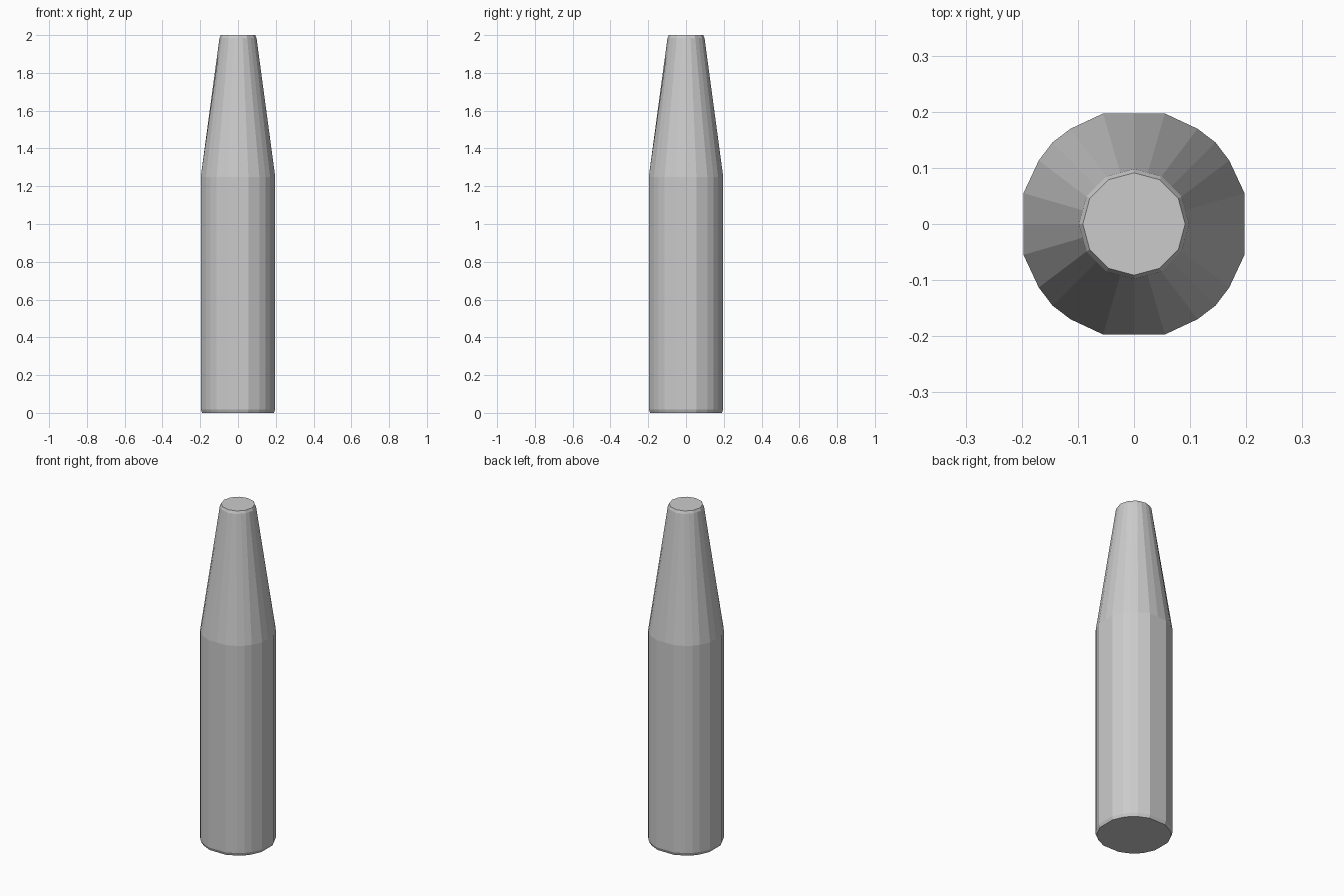
import bpy, bmesh
from math import radians, cos, sin

if "Cube" in bpy.data.objects:
    bpy.data.objects.remove(bpy.data.objects["Cube"])

# One quarter of the body outline and of the tip outline: (angle, radius)
BODY = [(0, 0.197), (15.6, 0.2045), (33.7, 0.204), (45, 0.2055), (56.3, 0.204), (74.4, 0.2045)]
R, MID = 0.098, 0.098 * cos(radians(15))
TIP = [(0, R), (15, MID), (30, R), (45, MID), (60, R), (75, MID)]

# Rings from bottom to top: (outline, scale, height)
RINGS = [(BODY, 0.965, 0.0), (BODY, 1.0, 0.018), (BODY, 1.0, 1.25),
         (TIP, 1.0, 1.985), (TIP, 0.93, 2.0)]


def add_ring(bm, outline, scale, z):
    verts = []
    for quarter in range(4):
        for angle, r in outline:
            a = radians(angle + 90 * quarter)
            verts.append(bm.verts.new((r * scale * cos(a), r * scale * sin(a), z)))
    return verts


# Tapered shaft with softened rims
bm = bmesh.new()
rings = [add_ring(bm, *ring) for ring in RINGS]
for low, high in zip(rings, rings[1:]):
    n = len(low)
    for i in range(n):
        j = (i + 1) % n
        bm.faces.new((low[i], low[j], high[j], high[i]))
bm.faces.new(rings[0][::-1])
bm.faces.new(rings[-1])
bmesh.ops.recalc_face_normals(bm, faces=bm.faces)

mesh = bpy.data.meshes.new("tapered_shaft")
bm.to_mesh(mesh)
bm.free()
bpy.context.collection.objects.link(bpy.data.objects.new("tapered_shaft", mesh))
